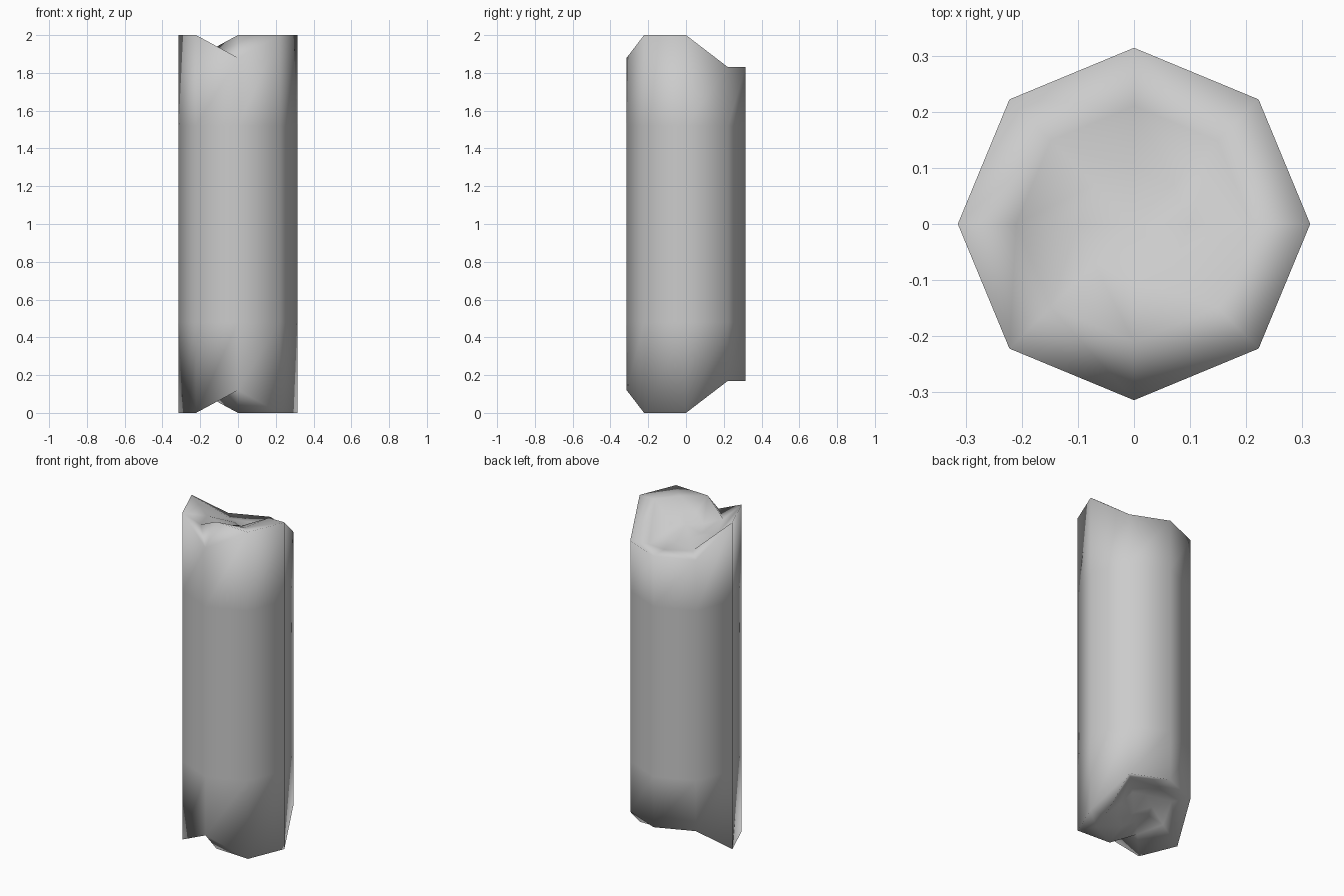
import bpy, bmesh, math

if "Cube" in bpy.data.objects:
    bpy.data.objects.remove(bpy.data.objects["Cube"])

SIDES = 8
R = 0.314

# Broken end relief: (radius, height at each 45 degree step starting from +x)
RELIEF = [
    (R,    [2.00, 1.83, 1.83, 1.83, 2.00, 2.00, 1.88, 2.00]),
    (0.21, [2.00, 1.80, 1.83, 1.84, 1.90, 1.92, 2.00, 1.98]),
    (0.10, [1.88, 1.83, 1.83, 1.87, 1.88, 1.90, 1.94, 1.94]),
]
CENTRE = 1.90

bm = bmesh.new()


def ring(radius, heights):
    """One octagonal ring of vertices."""
    verts = []
    for i, z in enumerate(heights):
        a = 2 * math.pi * i / SIDES
        verts.append(bm.verts.new((radius * math.cos(a), radius * math.sin(a), z)))
    return verts


def bridge(a, b, split=False):
    """Join two rings with quads, or with triangles for the jagged relief."""
    for i in range(SIDES):
        j = (i + 1) % SIDES
        if split:
            bm.faces.new((a[i], a[j], b[i]))
            bm.faces.new((a[j], b[j], b[i]))
        else:
            bm.faces.new((a[i], a[j], b[j], b[i]))


def broken_end(flip):
    """Jagged end surface; returns its outer rim."""
    def height(z):
        return 2 - z if flip else z
    rings = [ring(r, [height(z) for z in hs]) for r, hs in RELIEF]
    for a, b in zip(rings, rings[1:]):
        bridge(a, b, True)
    tip = bm.verts.new((0, 0, height(CENTRE)))
    for i in range(SIDES):
        bm.faces.new((rings[-1][i], rings[-1][(i + 1) % SIDES], tip))
    return rings[0]


# Shaft between the two broken ends
bottom = broken_end(True)
low = ring(R, [0.48] * SIDES)
high = ring(R, [1.52] * SIDES)
top = broken_end(False)
for a, b in ((bottom, low), (low, high), (high, top)):
    bridge(a, b)

bmesh.ops.recalc_face_normals(bm, faces=bm.faces[:])
for f in bm.faces:
    f.smooth = True

mesh = bpy.data.meshes.new("broken_column")
bm.to_mesh(mesh)
bm.free()

# Plain grey surface
grey = bpy.data.materials.new("light grey")
grey.diffuse_color = (0.6, 0.6, 0.6, 1)
grey.use_nodes = True
grey.node_tree.nodes["Principled BSDF"].inputs["Base Color"].default_value = grey.diffuse_color
mesh.materials.append(grey)

column = bpy.data.objects.new("broken_column", mesh)
bpy.context.collection.objects.link(column)
